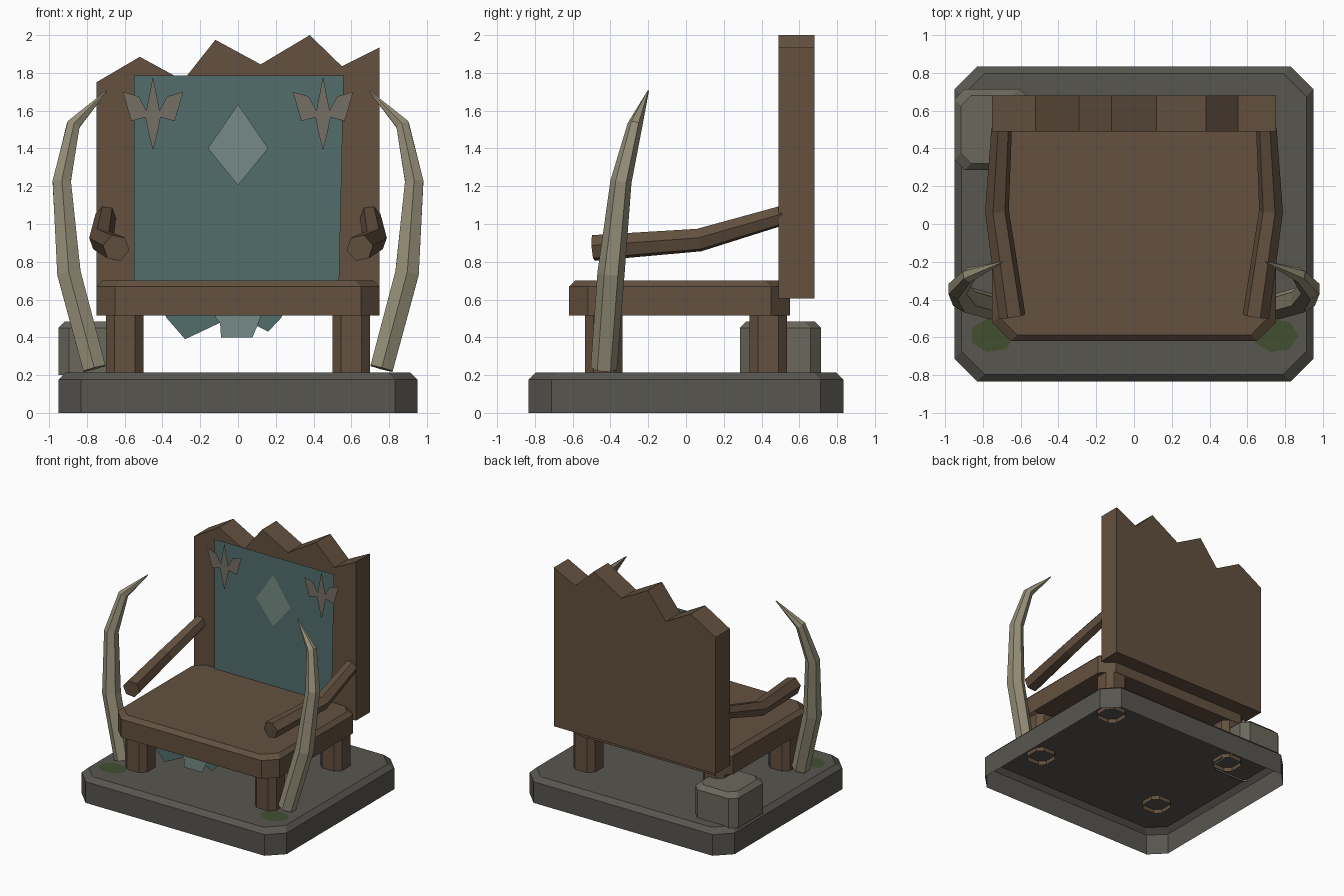
import bpy, bmesh
from math import cos, sin, tau
from mathutils import Vector

if "Cube" in bpy.data.objects:
    bpy.data.objects.remove(bpy.data.objects["Cube"])


def material(name, color):
    m = bpy.data.materials.new(name)
    m.diffuse_color = (*color, 1)
    m.use_nodes = True
    m.node_tree.nodes["Principled BSDF"].inputs["Base Color"].default_value = m.diffuse_color
    return m


wood = material("wood", (0.125, 0.082, 0.050))
stone = material("dark_stone", (0.097, 0.092, 0.080))
pale_stone = material("pale_stone", (0.145, 0.137, 0.108))
ivory = material("ivory", (0.30, 0.272, 0.185))
cloth = material("cloth", (0.085, 0.155, 0.150))
pale_cloth = material("pale_cloth", (0.18, 0.26, 0.24))
trim = material("trim", (0.18, 0.16, 0.13))
moss = material("moss", (0.052, 0.078, 0.030))


def finish(name, bm, mat):
    me = bpy.data.meshes.new(name)
    bm.to_mesh(me)
    bm.free()
    me.materials.append(mat)
    ob = bpy.data.objects.new(name, me)
    bpy.context.collection.objects.link(ob)
    return ob


def loft(name, rings, mat, cap_start=False):
    """Skin matching rings, cap the last one and optionally the first."""
    bm = bmesh.new()
    vs = [[bm.verts.new(p) for p in ring] for ring in rings]
    n = len(vs[0])
    for a, b in zip(vs, vs[1:]):
        for i in range(n):
            j = (i + 1) % n
            bm.faces.new((a[i], a[j], b[j], b[i]))
    bm.faces.new(vs[-1])
    if cap_start:
        bm.faces.new(vs[0][::-1])
        bmesh.ops.recalc_face_normals(bm, faces=bm.faces)
    return finish(name, bm, mat)


def octagon(cx, cy, hx, hy, cut, z):
    pts = [(hx, cut - hy), (hx, hy - cut), (hx - cut, hy), (cut - hx, hy),
           (-hx, hy - cut), (-hx, cut - hy), (cut - hx, -hy), (hx - cut, -hy)]
    return [(cx + x, cy + y, z) for x, y in pts]


def chamfer_block(name, cx, cy, hx, hy, z0, z1, cut, bevel, mat):
    """Box with cut corners and a bevelled top, open underneath."""
    return loft(name, [octagon(cx, cy, hx, hy, cut, z0),
                       octagon(cx, cy, hx, hy, cut, z1 - bevel),
                       octagon(cx, cy, hx - bevel, hy - bevel, cut, z1)], mat)


def tube(name, path, radii, side, mat, n=6):
    """Faceted tapering tube along a bent path."""
    pts = [Vector(p) for p in path]
    rings = []
    for i, (p, r) in enumerate(zip(pts, radii)):
        t = (pts[min(i + 1, len(pts) - 1)] - pts[max(i - 1, 0)]).normalized()
        u = Vector(side)
        u = (u - t * u.dot(t)).normalized()
        v = t.cross(u)
        rings.append([p + r * (u * cos(tau * k / n) + v * sin(tau * k / n))
                      for k in range(n)])
    return loft(name, rings, mat, True)


def flat(name, outline, y, mat):
    """Single sheet in the xz plane facing the front."""
    bm = bmesh.new()
    f = bm.faces.new([bm.verts.new((x, y, z)) for x, z in outline])
    f.normal_update()
    if f.normal.y > 0:
        f.normal_flip()
    return finish(name, bm, mat)


# Plinth and rear corner rock
chamfer_block("plinth", 0, 0, 0.95, 0.833, 0, 0.215, 0.12, 0.038, stone)
chamfer_block("corner_rock", -0.75, 0.5, 0.2, 0.215, 0.2, 0.485, 0.055, 0.035, pale_stone)

# Seat and legs
chamfer_block("seat", 0, -0.035, 0.75, 0.585, 0.515, 0.70, 0.10, 0.032, wood)
for s in (-1, 1):
    for label, y in (("front", -0.435), ("back", 0.435)):
        chamfer_block(f"{label}_leg", s * 0.6, y, 0.1, 0.1, 0.18, 0.54, 0.045, 0.015, wood)

# Backrest with a broken top edge
back = [(-0.75, 0.605), (0.75, 0.605), (0.75, 1.935), (0.55, 1.835), (0.38, 2.0), (0.12, 1.845),
        (-0.12, 1.975), (-0.29, 1.76), (-0.52, 1.885), (-0.75, 1.75)]
loft("backrest", [[(x, y, z) for x, z in back] for y in (0.49, 0.68)], wood, True)

# Back cloth, diamond and front hanging
flat("back_cloth", [(-0.55, 1.785), (0.56, 1.785), (0.535, 0.68), (-0.55, 0.68)], 0.475, cloth)
flat("cloth_diamond", [(0, 1.635), (0.16, 1.40), (0, 1.205), (-0.16, 1.40)], 0.467, pale_cloth)
flat("front_hanging", [(-0.42, 0.64), (-0.38, 0.505), (-0.28, 0.39), (-0.1, 0.475),
                       (0.1, 0.46), (0.16, 0.43), (0.23, 0.505), (0.28, 0.64)], -0.573, cloth)
flat("hanging_panel", [(-0.15, 0.64), (-0.12, 0.505), (-0.095, 0.475), (-0.09, 0.40),
                       (0.077, 0.40), (0.12, 0.505), (0.15, 0.64)], -0.583, pale_cloth)

# Leaf ornaments: right half outline, mirrored
half = [(0, 1.78), (0.035, 1.60), (0.075, 1.675), (0.16, 1.70), (0.115, 1.545), (0.04, 1.565), (0.025, 1.49), (0, 1.39)]
leaf = half + [(-x, z) for x, z in half[-2:0:-1]]

for s in (-1, 1):
    flat("leaf_ornament", [(s * 0.45 + x, z) for x, z in leaf], 0.463, trim)

    # Armrest
    tube("armrest", [(s * 0.70, 0.51, 1.045), (s * 0.725, 0.07, 0.915), (s * 0.645, -0.49, 0.873)],
         (0.055, 0.064, 0.072), (0.35 * s, 0, 1), wood)

    # Tusk
    tube("tusk", [(s * 0.76, -0.435, 0.235), (s * 0.895, -0.397, 0.74), (s * 0.933, -0.344, 1.225),
                  (s * 0.872, -0.27, 1.525), (s * 0.695, -0.20, 1.705)],
         (0.070, 0.072, 0.056, 0.040, 0.004), (0, 1, 0), ivory)

    # Moss patch
    bm = bmesh.new()
    bm.faces.new([bm.verts.new((s * 0.75 + 0.12 * cos(tau * k / 7), -0.59 + 0.09 * sin(tau * k / 7), 0.219))
                  for k in range(7)])
    finish("moss_patch", bm, moss)
